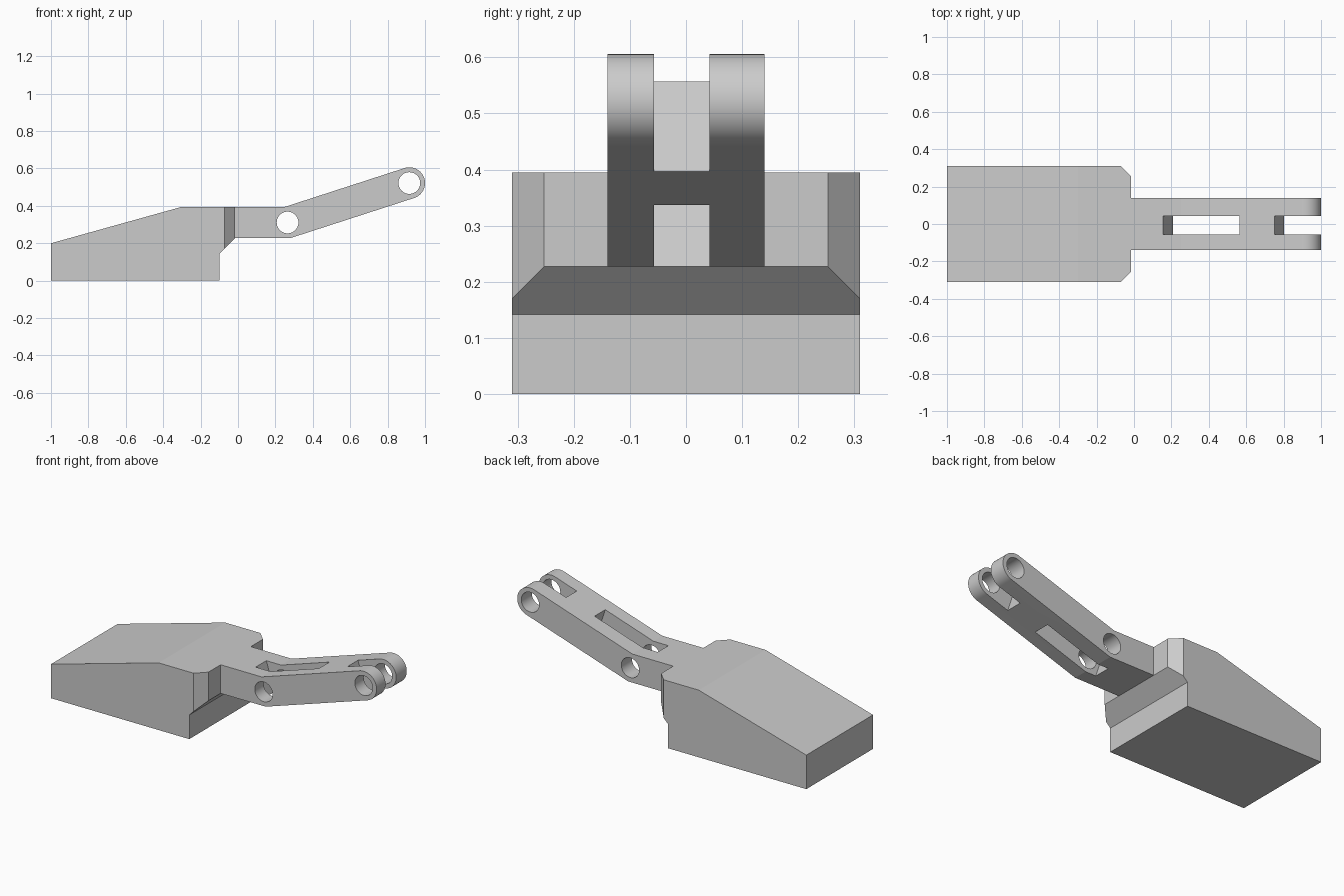
import bpy, bmesh, math
from mathutils import Vector, Matrix

if "Cube" in bpy.data.objects:
    bpy.data.objects.remove(bpy.data.objects["Cube"], do_unlink=True)

grey = bpy.data.materials.new("plain grey")
grey.use_nodes = True
grey.diffuse_color = (0.6, 0.6, 0.6, 1)
grey.node_tree.nodes["Principled BSDF"].inputs["Base Color"].default_value = (0.6, 0.6, 0.6, 1)


def make_object(name, bm):
    bmesh.ops.recalc_face_normals(bm, faces=bm.faces)
    mesh = bpy.data.meshes.new(name)
    bm.to_mesh(mesh)
    bm.free()
    mesh.materials.append(grey)
    obj = bpy.data.objects.new(name, mesh)
    bpy.context.collection.objects.link(obj)
    return obj


def extrude_profile(points, half_width):
    """Side profile in x, z swept across the width."""
    bm = bmesh.new()
    face = bm.faces.new([bm.verts.new((x, -half_width, z)) for x, z in points])
    swept = bmesh.ops.extrude_face_region(bm, geom=[face])["geom"]
    verts = [v for v in swept if isinstance(v, bmesh.types.BMVert)]
    bmesh.ops.translate(bm, verts=verts, vec=(0, 2 * half_width, 0))
    return bm


def cut(target, cutter):
    cutter.hide_render = True
    mod = target.modifiers.new("cut", "BOOLEAN")
    mod.operation = "DIFFERENCE"
    mod.solver = "EXACT"
    mod.object = cutter
    bpy.context.view_layer.objects.active = target
    bpy.ops.object.modifier_apply(modifier=mod.name)
    bpy.data.objects.remove(cutter, do_unlink=True)


# Wedge body with an undercut end and two chamfered upright corners
FACE_X, TOP, ARM_BASE, HALF = -0.015, 0.395, 0.227, 0.31
body_bm = extrude_profile([(-1, 0), (-0.1, 0), (-0.1, 0.142), (FACE_X, ARM_BASE),
                           (FACE_X, TOP), (-0.3, TOP), (-1, 0.2)], HALF)
for side in (-1, 1):
    geom = body_bm.verts[:] + body_bm.edges[:] + body_bm.faces[:]
    bmesh.ops.bisect_plane(body_bm, geom=geom, plane_co=(FACE_X, side * 0.253, 0),
                           plane_no=(1, side, 0), clear_outer=True)
    bmesh.ops.holes_fill(body_bm, edges=[e for e in body_bm.edges if e.is_boundary])
make_object("wedge_body", body_bm)

# Bent arm with a rounded tip
PIVOT, TIP = Vector((0.265, 0, 0.311)), Vector((0.916, 0, 0.522))
RADIUS = (TOP - ARM_BASE) / 2
tilt = math.atan2(TIP.z - PIVOT.z, TIP.x - PIVOT.x)
bend = RADIUS * math.tan(tilt / 2)
profile = [(FACE_X, TOP), (FACE_X, ARM_BASE), (PIVOT.x + bend, ARM_BASE)]
steps = 32
for i in range(steps + 1):
    a = tilt - math.pi / 2 + math.pi * i / steps
    profile.append((TIP.x + RADIUS * math.cos(a), TIP.z + RADIUS * math.sin(a)))
profile.append((PIVOT.x - bend, TOP))
arm = make_object("bent_arm", extrude_profile(profile, 0.14))

# Middle slot and open fork slot, square to the tilted arm
for start, end in ((-0.079, 0.343), (0.538, 0.9)):
    bm = bmesh.new()
    bmesh.ops.create_cube(bm, size=1)
    bm.transform(Matrix.Translation(PIVOT) @ Matrix.Rotation(-tilt, 4, "Y")
                 @ Matrix.Translation(((start + end) / 2, -0.0075, 0))
                 @ Matrix.Diagonal((end - start, 0.099, 0.5, 1)))
    cut(arm, make_object("slot_cutter", bm))

# Pin holes through the bend and the tip
for centre in (PIVOT, TIP):
    bm = bmesh.new()
    bmesh.ops.create_cone(bm, cap_ends=True, segments=48, radius1=0.058,
                          radius2=0.058, depth=0.6)
    bm.transform(Matrix.Translation(centre) @ Matrix.Rotation(math.pi / 2, 4, "X"))
    cut(arm, make_object("hole_cutter", bm))

# Smooth the rounded tip and holes, keep the edges sharp
bpy.ops.object.select_all(action="DESELECT")
arm.select_set(True)
bpy.context.view_layer.objects.active = arm
bpy.ops.object.shade_smooth_by_angle(angle=math.radians(15))
